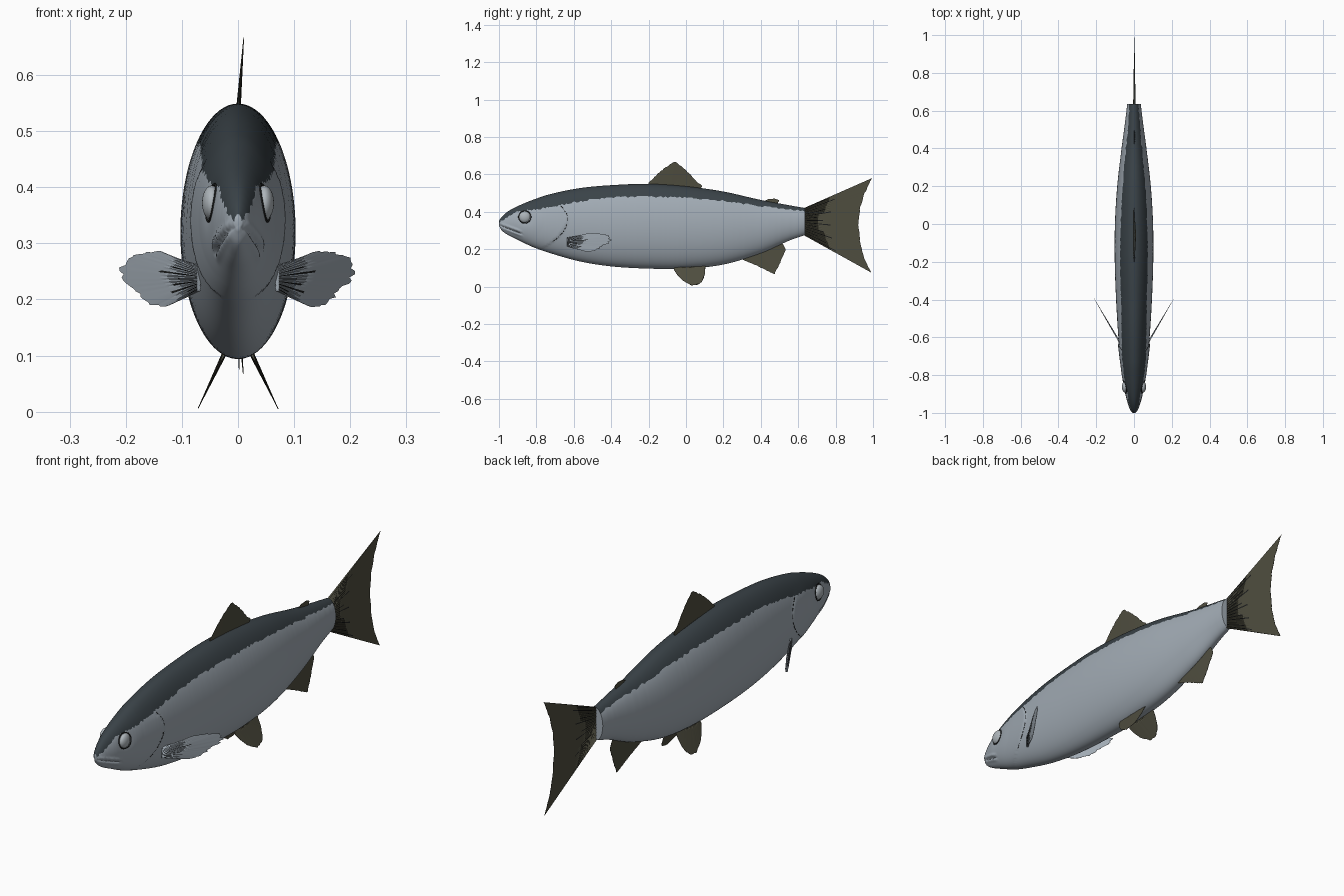
import bpy, bmesh, math, random
from mathutils import Vector

if "Cube" in bpy.data.objects:
    bpy.data.objects.remove(bpy.data.objects["Cube"])

random.seed(4)


def material(name, rgb):
    m = bpy.data.materials.new(name)
    m.diffuse_color = (*rgb, 1)
    m.use_nodes = True
    m.node_tree.nodes["Principled BSDF"].inputs["Base Color"].default_value = m.diffuse_color
    return m


BACK = material("slate back", (0.042, 0.055, 0.064))
SILVER = material("silver flank", (0.36, 0.41, 0.46))
FIN = material("olive fin", (0.078, 0.075, 0.05))
RAY = material("dark ray", (0.012, 0.013, 0.013))
EYE = material("pale eye", (0.42, 0.46, 0.49))


def curve(table, y, col):
    """Smooth interpolation of one column of a profile table."""
    k = max(i for i in range(len(table) - 1) if table[i][0] <= y or i == 0)
    p1, p2 = table[k], table[k + 1]
    p0, p3 = table[max(k - 1, 0)], table[min(k + 2, len(table) - 1)]
    h = p2[0] - p1[0]
    t = min(max((y - p1[0]) / h, 0), 1)
    m1 = (p2[col] - p0[col]) / (p2[0] - p0[0]) * h
    m2 = (p3[col] - p1[col]) / (p3[0] - p1[0]) * h
    return ((2*t**3 - 3*t*t + 1) * p1[col] + (t**3 - 2*t*t + t) * m1
            + (3*t*t - 2*t**3) * p2[col] + (t**3 - t*t) * m2)


# y, belly height, back height, half width, colour border height
PROFILE = [
    (-1.0, .325, .352, .006, .342), (-.985, .30, .373, .018, .352),
    (-.95, .275, .403, .031, .372), (-.9, .25, .43, .046, .40),
    (-.82, .212, .463, .062, .41), (-.73, .18, .493, .073, .425),
    (-.57, .135, .526, .085, .455), (-.4, .108, .542, .095, .475),
    (-.2, .096, .549, .102, .48), (0, .096, .536, .101, .475),
    (.2, .118, .508, .089, .457), (.4, .178, .463, .066, .43),
    (.55, .245, .435, .046, .412), (.635, .275, .42, .036, .402)]


def gill_y(z):
    """Rear edge of the gill cover at a given height."""
    return -.635 - 7.5 * (z - .36) ** 2 if z > .36 else -.635 - 5.5 * (z - .36) ** 2


def surface(y, ang, side=1):
    """Point on the body skin; ang runs from the back (0) to the belly (pi)."""
    lo, hi, w = (curve(PROFILE, y, c) for c in (1, 2, 3))
    z = (lo + hi) / 2 + (hi - lo) / 2 * math.cos(ang)
    x = w * math.sin(ang)
    if z < .45:                       # gill cover lip
        d = gill_y(z) - y
        if 0 < d < .12:
            x *= 1 + .06 * (1 - d / .12) * min(1, (.45 - z) / .04)
    if y < -.87:                      # mouth groove and lips
        s = z - (.328 - .38 * (y + 1))
        fade = min(1, (-.87 - y) / .03)
        x *= 1 + fade * (.12 * math.exp(-((abs(s) - .011) / .007) ** 2)
                         - .18 * math.exp(-(s / .004) ** 2))
    x *= 1 - .10 * math.exp(-((y + .86) ** 2 + (z - .372) ** 2) / .0012)  # eye socket
    return Vector((side * x, y, z))


def ang_at(y, z):
    lo, hi = curve(PROFILE, y, 1), curve(PROFILE, y, 2)
    return math.acos(max(-.99, min(.99, (2 * z - lo - hi) / (hi - lo))))


def finish(bm, name, mats, angle=35):
    bmesh.ops.recalc_face_normals(bm, faces=bm.faces)
    me = bpy.data.meshes.new(name)
    bm.to_mesh(me)
    bm.free()
    for m in mats:
        me.materials.append(m)
    ob = bpy.data.objects.new(name, me)
    bpy.context.collection.objects.link(ob)
    bpy.ops.object.select_all(action='DESELECT')
    ob.select_set(True)
    bpy.context.view_layer.objects.active = ob
    bpy.ops.object.shade_smooth_by_angle(angle=math.radians(angle))
    return ob


# Body: loft with an edge row following the ragged colour border
TOP, LOW = 10, 50
ys = [-1 + .5 * (i / 70) ** 1.25 for i in range(71)]
ys += [-.5 + 1.135 * i / 90 for i in range(1, 91)]
bm = bmesh.new()
rings = []
for y in ys:
    half = {}
    for side in (1, -1):
        b = ang_at(y, curve(PROFILE, y, 4) + random.uniform(-.005, .005))
        angs = [b * i / TOP for i in range(TOP + 1)]
        angs += [b + (math.pi - b) * i / LOW for i in range(1, LOW + 1)]
        half[side] = [surface(y, a, side) for a in angs]
    loop = half[1] + half[-1][-2:0:-1]
    rings.append([bm.verts.new(p) for p in loop])
n = len(rings[0])
for r0, r1 in zip(rings, rings[1:]):
    for i in range(n):
        f = bm.faces.new((r0[i], r0[(i + 1) % n], r1[(i + 1) % n], r1[i]))
        f.material_index = 0 if i < TOP or i >= n - TOP else 1
for r in (rings[0], rings[-1]):
    bm.faces.new(r).material_index = 1
finish(bm, "body", (BACK, SILVER), 60)

# Eyes with dark rims, and gill slit lines
def tube(name, pts, radius, mat, cyclic=False):
    cu = bpy.data.curves.new(name, 'CURVE')
    cu.dimensions = '3D'
    cu.bevel_depth = radius
    cu.bevel_resolution = 1
    sp = cu.splines.new('POLY')
    sp.points.add(len(pts) - 1)
    for q, p in zip(sp.points, pts):
        q.co = (*p, 1)
    sp.use_cyclic_u = cyclic
    cu.materials.append(mat)
    ob = bpy.data.objects.new(name, cu)
    bpy.context.collection.objects.link(ob)


for side, tag in ((1, "right"), (-1, "left")):
    bm = bmesh.new()
    bmesh.ops.create_uvsphere(bm, u_segments=32, v_segments=16, radius=1)
    for v in bm.verts:
        v.co = Vector((side * .047 + v.co.x * .017, -.862 + v.co.y * .031, .372 + v.co.z * .031))
    finish(bm, tag + "_eye", (EYE,), 60)
    rim = []
    for i in range(40):
        a = math.tau * i / 40
        y, z = -.862 + .033 * math.cos(a), .372 + .033 * math.sin(a)
        rim.append(surface(y, ang_at(y, z), side))
    tube(tag + "_eye_rim", rim, .0025, RAY, True)
    zs = [.24 + .19 * i / 30 for i in range(31)]
    tube(tag + "_gill_slit", [surface(gill_y(z) + .002, ang_at(gill_y(z) + .002, z), side)
                              for z in zs], .002, RAY)


def along(pts, t):
    """Point at fraction t of a polyline's length."""
    pts = [Vector(p) for p in pts]
    seg = [(b - a).length for a, b in zip(pts, pts[1:])]
    d = t * sum(seg)
    for a, b, s in zip(pts, pts[1:], seg):
        if d <= s + 1e-9:
            return a.lerp(b, d / s)
        d -= s
    return pts[-1]


def fin(name, base, tip, place, normal, mat, cols=40, rays=0.0, rag=.04, thick=.004):
    """Thin ribbed fan between a base line and a ragged tip line."""
    bm = bmesh.new()
    rows = 8
    normal = Vector(normal).normalized()
    rag_at = [1 - random.uniform(0, rag) * (0 < i < cols) for i in range(cols + 1)]
    sides = []
    for s in (1, -1):
        grid = []
        for i in range(cols + 1):
            b, e = along(base, i / cols), along(tip, i / cols)
            e = b.lerp(e, rag_at[i])
            rib = .6 + .4 * (i % 2)
            grid.append([bm.verts.new(place(*b.lerp(e, j / rows))
                         + normal * s * (thick * rib * (1 - j / rows) + .0006))
                         for j in range(rows + 1)])
        sides.append(grid)
        for i in range(cols):
            for j in range(rows):
                f = bm.faces.new((grid[i][j], grid[i+1][j], grid[i+1][j+1], grid[i][j+1]))
                if i % 4 == 1 and j < rays * rows * (.7 + .3 * (i % 3)):
                    f.material_index = 1
    edge = lambda g: ([c[0] for c in g] + g[-1][1:] + [c[-1] for c in g[-2::-1]]
                      + g[0][-2:0:-1])
    e0, e1 = edge(sides[0]), edge(sides[1])
    for i in range(len(e0)):
        k = (i + 1) % len(e0)
        bm.faces.new((e0[i], e0[k], e1[k], e1[i]))
    return finish(bm, name, (mat, RAY), 30)


# Middle fins, drawn in the y-z plane
flat = lambda y, z: Vector((.002, y, z))
lean = lambda y, z: Vector((max(0, z - .53) * .075, y, z))
hang = lambda y, z: Vector((max(0, .2 - z) * .07, y, z))
X = (1, 0, 0)
fin("tail_fin", [(.62, .415), (.62, .28)],
    [(.995, .58), (.955, .495), (.932, .42), (.923, .33), (.932, .24), (.955, .15), (.99, .075)],
    flat, X, FIN, 56, .3, .01, .006)
fin("dorsal_fin", [(-.2, .535), (.06, .51)],
    [(-.2, .555), (-.15, .605), (-.115, .635), (-.06, .672), (-.02, .645), (.02, .605),
     (.06, .56), (.09, .537), (.07, .52)], lean, X, FIN)
fin("adipose_fin", [(.4, .44), (.48, .43)],
    [(.41, .452), (.44, .469), (.475, .471), (.5, .462), (.485, .438)], flat, X, FIN, 16)
fin("anal_fin", [(.29, .165), (.5, .24)],
    [(.3, .145), (.38, .11), (.43, .085), (.475, .064), (.49, .095), (.515, .15),
     (.535, .195), (.52, .225)], hang, X, FIN)

# Paired fins
for side, tag in ((1, "right"), (-1, "left")):
    fin(tag + "_pelvic_fin", [(-.06, .108), (.06, .112)],
        [(-.065, .09), (-.045, .06), (-.02, .033), (.03, .004), (.065, .01), (.09, .028),
         (.102, .07), (.105, .115)],
        lambda y, z, s=side: Vector((s * (.026 + (.1 - z) * .48), y, z)),
        (1, 0, side * .48), FIN, 30)
    fin(tag + "_pectoral_fin", [(.07, .262), (.07, .215)],
        [(.10, .27), (.14, .287), (.17, .286), (.2, .275), (.216, .25), (.2, .228),
         (.18, .21), (.16, .188), (.13, .186), (.10, .2)],
        lambda x, z, s=side: Vector((s * x, -.635 + (x - .07) * 1.7, z)),
        (1.7, -side, 0), SILVER, 40, .35, .08)
